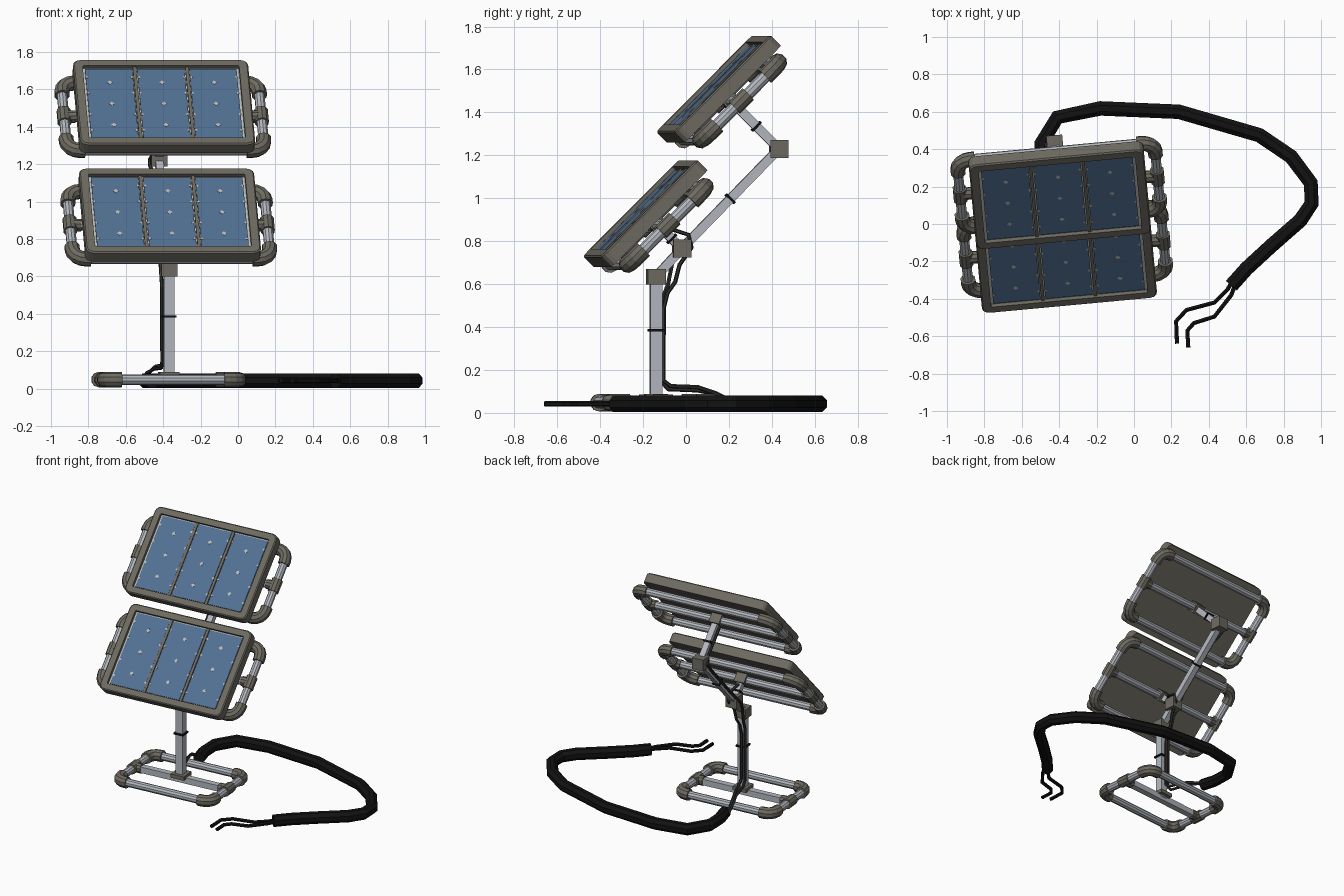
import bpy, math
from mathutils import Vector, Matrix

if "Cube" in bpy.data.objects:
    bpy.data.objects.remove(bpy.data.objects["Cube"])

def mat(name, r, g, b):
    m = bpy.data.materials.new(name)
    m.diffuse_color = (r, g, b, 1)
    m.use_nodes = True
    m.node_tree.nodes["Principled BSDF"].inputs["Base Color"].default_value = m.diffuse_color
    return m

BROWN = mat("warm_grey_fitting", 0.155, 0.145, 0.12)
STEEL = mat("light_steel", 0.45, 0.48, 0.52)
BLUE = mat("cell_blue", 0.085, 0.165, 0.29)
PALE = mat("pale_contact", 0.50, 0.50, 0.49)
BLACK = mat("cable_black", 0.006, 0.006, 0.006)
WIRE = mat("wire_dark_grey", 0.03, 0.03, 0.029)

# whole stand is turned slightly about its mast
A = Matrix.Translation((-0.37, -0.14, 0)) @ Matrix.Rotation(math.radians(5.3), 4, 'Z')
I = Matrix.Identity(4)

class Part:
    """Collects geometry, then becomes one object."""
    def __init__(self, M=I):
        self.v, self.f, self.m, self.M = [], [], [], M

    def add(self, verts, faces, mi=0):
        o = len(self.v)
        self.v += [self.M @ Vector(p) for p in verts]
        self.f += [[i + o for i in f] for f in faces]
        self.m += [mi] * len(faces)

    def loops(self, rings, mi=0, caps=True):
        n = len(rings[0])
        faces = [[k * n + i, k * n + (i + 1) % n, (k + 1) * n + (i + 1) % n, (k + 1) * n + i]
                 for k in range(len(rings) - 1) for i in range(n)]
        if caps:
            faces += [list(range(n))[::-1], [(len(rings) - 1) * n + i for i in range(n)]]
        self.add([p for r in rings for p in r], faces, mi)

    def tube(self, path, r, sides=10, mi=0):
        """Sweep a regular polygon along a path; sides=4 gives a box of half width r."""
        P = [Vector(p) for p in path]
        if sides == 4:
            r *= math.sqrt(2)
        d = [(P[i + 1] - P[i]).normalized() for i in range(len(P) - 1)]
        t = [d[0]] + [(d[i] + d[i + 1]).normalized() for i in range(len(d) - 1)] + [d[-1]]
        ref = Vector((1, 0, 0)) if abs(t[0].x) < 0.8 else Vector((0, 1, 0))
        rings = []
        for p, tt in zip(P, t):
            ref = (ref - tt * ref.dot(tt)).normalized()
            b = tt.cross(ref)
            rings.append([p + r * (math.cos(a) * ref + math.sin(a) * b)
                          for a in [math.pi * (2 * k + 1) / sides for k in range(sides)]])
        self.loops(rings, mi)

    def box(self, c, h, mi=0):
        x, y, z = c
        a, b, e = h
        q = [(x - a, y - b), (x + a, y - b), (x + a, y + b), (x - a, y + b)]
        self.loops([[(*p, z - e) for p in q], [(*p, z + e) for p in q]], mi)

    def done(self, name, *mats):
        me = bpy.data.meshes.new(name)
        me.from_pydata(self.v, [], self.f)
        for m in mats:
            me.materials.append(m)
        me.polygons.foreach_set("material_index", self.m)
        me.update()
        ob = bpy.data.objects.new(name, me)
        bpy.context.collection.objects.link(ob)
        return ob

def rounded(w, h, r, z, n=3):
    pts = []
    for q, (sx, sy) in enumerate([(1, 1), (-1, 1), (-1, -1), (1, -1)]):
        for k in range(n + 1):
            a = math.pi / 2 * (q + k / n)
            pts.append((sx * (w - r) + r * math.cos(a), sy * (h - r) + r * math.sin(a), z))
    return pts

def pipe_frame(name, M, w, h, z, bend, bar_half):
    """Rounded pipe rectangle with corner elbows, side tees and a middle bar."""
    pipes, fit = Part(M), Part(M)
    e = bend + 0.005
    for s in (-1, 1):
        pipes.tube([(-w + e, s * h, z), (w - e, s * h, z)], 0.028)
        pipes.tube([(s * w, -h + e, z), (s * w, h - e, z)], 0.028)
        fit.tube([(s * w, -0.045, z), (s * w, 0.045, z)], 0.038)
        fit.tube([(s * w, 0, z), (s * (w - 0.06), 0, z)], 0.034)
        for u in (-1, 1):
            arc = [(s * (w - bend + bend * math.cos(a)), u * (h - bend + bend * math.sin(a)), z)
                   for a in [math.pi / 8 * k for k in range(5)]]
            x0, y1 = arc[0][0], arc[-1][1]
            path = [(x0, u * (h - bend - 0.025), z)] + arc + [(s * (w - bend - 0.025), y1, z)]
            fit.tube(path, 0.041)
    pipes.tube([(-w, 0, z), (w, 0, z)], bar_half, 4 if bar_half < 0.025 else 10)
    pipes.done(name + "_pipes", STEEL)
    fit.done(name + "_fittings", BROWN)

def panel(name, y, z):
    M = A @ Matrix.Translation((0, y, z)) @ Matrix.Rotation(math.radians(45), 4, 'X')
    # tray frame with recessed face
    p = Part(M)
    p.loops([rounded(0.47, 0.32, 0.04, -0.035), rounded(0.47, 0.32, 0.04, 0.028),
             rounded(0.463, 0.313, 0.035, 0.035), rounded(0.42, 0.272, 0.008, 0.035),
             rounded(0.42, 0.272, 0.008, 0.012)])
    p.m[-1] = 1
    for x in (-0.141, 0.141):
        p.box((x, 0, 0.017), (0.009, 0.272, 0.006))
    p.done(name + "_tray", BROWN, PALE)
    # three cell columns with contact spots
    c = Part(M)
    for x in (-0.28, 0, 0.28):
        c.box((x, 0, 0.015), (0.127, 0.264, 0.003))
        spots = [(x, v) for v in (-0.16, 0, 0.16)]
        spots += [(x + s * 0.121, v) for s in (-1, 1) for v in (-0.2, -0.08, 0.08, 0.2)]
        for sx, sy in spots:
            d = 0.015 if sx == x else 0.009
            q = [(sx + d, sy), (sx, sy + d), (sx - d, sy), (sx, sy - d)]
            c.loops([[(*k, 0.017) for k in q], [(*k, 0.0195) for k in q]], 1)
    c.done(name + "_cells", BLUE, PALE)
    pipe_frame(name + "_support", M, 0.53, 0.255, -0.08, 0.07, 0.028)

panel("lower_panel", -0.05, 0.93)
panel("upper_panel", 0.293, 1.51)
pipe_frame("base", A @ Matrix.Translation((0, 0, 0.048)), 0.36, 0.24, 0, 0.06, 0.022)

# mast, arms and joints
T, K1, K2 = (0, 0, 0.635), (0, 0.12, 0.765), (0, 0.575, 1.23)
F1, F2 = (0, 0.01, 0.875), (0, 0.35, 1.453)
m = Part(A)
m.tube([(0, 0, 0.05), T], 0.027, 4)
m.done("mast", STEEL)
m = Part(A)
for a, b in ((T, K1), (K1, K2), (K1, F1), (K2, F2)):
    m.tube([a, b], 0.021, 4)
m.done("arms", STEEL)
j = Part(A)
for c in (T, K1, K2):
    j.box(c, (0.043, 0.042, 0.036 if c == T else 0.042))
j.box((0, 0, 0.075), (0.052, 0.052, 0.014))
for F in (F1, F2):
    M0 = j.M
    j.M = A @ Matrix.Translation(F) @ Matrix.Rotation(math.radians(45), 4, 'X')
    j.box((0, 0, 0), (0.04, 0.036, 0.034))
    j.M = M0
j.done("joints", BROWN)

# black cable ties
t = Part(A)
def tie(a, b, f, r):
    a, b = Vector(a), Vector(b)
    c, d = a.lerp(b, f), (b - a).normalized() * 0.006
    t.tube([c - d, c + d], r, 4)
tie((0, 0, 0), (0, 0, 1), 0.385, 0.037)
tie(K1, K2, 0.5, 0.029)
tie(K2, F2, 0.47, 0.029)
tie(K1, F1, 0.42, 0.029)
t.done("cable_ties", BLACK)

# thin wires from the panels down the mast to the trunk cable
w = Part(A)
w.tube([(-0.03, 0.33, 1.43), (-0.032, 0.38, 1.41), (-0.03, 0.53, 1.26), (-0.05, 0.575, 1.225),
        (-0.05, 0.545, 1.19), (-0.03, 0.48, 1.135), (-0.03, 0.18, 0.83), (-0.05, 0.12, 0.76),
        (-0.04, 0.08, 0.70), (-0.035, 0.06, 0.60), (-0.033, 0.033, 0.53), (-0.033, 0.033, 0.14),
        (-0.035, 0.06, 0.11), (-0.06, 0.20, 0.105), (-0.09, 0.30, 0.085), (-0.10, 0.37, 0.05)],
       0.01, 6)
w.tube([(0.0, 0.06, 0.86), (0.02, 0.15, 0.83), (0.02, 0.165, 0.77), (0.005, 0.11, 0.69),
        (0.0, 0.09, 0.61), (-0.005, 0.055, 0.56), (-0.008, 0.037, 0.49), (-0.008, 0.037, 0.15),
        (-0.01, 0.07, 0.125), (-0.05, 0.20, 0.12), (-0.075, 0.29, 0.09), (-0.09, 0.37, 0.05)],
       0.01, 6)
w.done("panel_wires", WIRE)

# thick trunk cable lying on the ground
Z = 0.042
c = Part()
c.tube([(x, y, Z) for x, y in [
    (-0.46, 0.20), (-0.49, 0.30), (-0.495, 0.43), (-0.41, 0.57), (-0.18, 0.618), (0.24, 0.60),
    (0.67, 0.475), (0.84, 0.36), (0.945, 0.22), (0.95, 0.11), (0.89, 0.02), (0.73, -0.12),
    (0.60, -0.24), (0.52, -0.33)]], 0.042, 8)
c.done("trunk_cable", BLACK)

# two loose wire ends
c = Part()
for path in ([(0.53, -0.30), (0.50, -0.35), (0.43, -0.42), (0.28, -0.46), (0.225, -0.52), (0.23, -0.64)],
             [(0.55, -0.30), (0.52, -0.38), (0.43, -0.495), (0.32, -0.53), (0.285, -0.57), (0.29, -0.66)]):
    c.tube([(x, y, Z) for x, y in path], 0.013, 6)
c.done("loose_wire_ends", BLACK)

# consistent outward normals
import bmesh
for ob in bpy.context.collection.objects:
    bm = bmesh.new()
    bm.from_mesh(ob.data)
    bmesh.ops.recalc_face_normals(bm, faces=bm.faces)
    bm.to_mesh(ob.data)
    bm.free()
